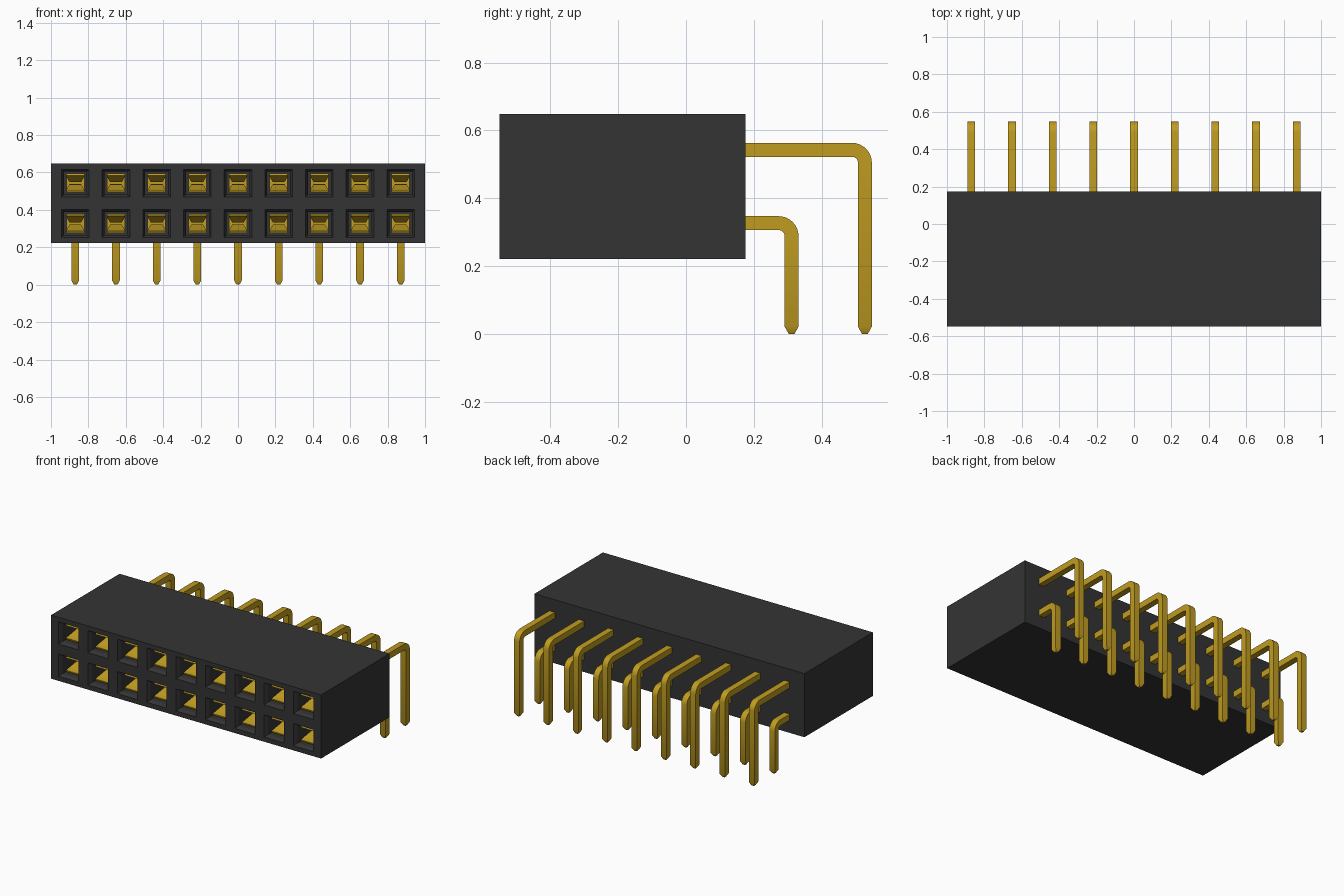
import bpy, bmesh, math
from mathutils import Vector

cube = bpy.data.objects.get("Cube")
if cube:
    bpy.data.objects.remove(cube)

COLUMNS, PITCH = 9, 0.2175
ROWS = {"lower": (0.327, 0.311), "upper": (0.543, 0.527)}   # pin height, bend-down y
FRONT, BACK, BOTTOM, TOP = -0.549, 0.175, 0.222, 0.648
COLUMN_X = [(i - (COLUMNS - 1) / 2) * PITCH for i in range(COLUMNS)]
MOUTH = 0.074                                               # half width of a socket mouth


def material(name, rgb, roughness):
    mat = bpy.data.materials.new(name)
    mat.use_nodes = True
    mat.diffuse_color = (*rgb, 1)
    bsdf = mat.node_tree.nodes["Principled BSDF"]
    bsdf.inputs["Base Color"].default_value = (*rgb, 1)
    bsdf.inputs["Roughness"].default_value = roughness
    return mat


BLACK = material("black plastic", (0.034, 0.034, 0.034), 0.6)
GOLD = material("gold metal", (0.53, 0.335, 0.015), 0.4)


def to_mesh(bm, name, mat, smooth=False):
    bmesh.ops.recalc_face_normals(bm, faces=bm.faces)
    mesh = bpy.data.meshes.new(name)
    bm.to_mesh(mesh)
    bm.free()
    mesh.materials.append(mat)
    if smooth:
        mesh.shade_smooth()
        mesh.set_sharp_from_angle(angle=math.radians(30))
    return mesh


def place(name, mesh, location=(0, 0, 0)):
    obj = bpy.data.objects.new(name, mesh)
    obj.location = location
    bpy.context.collection.objects.link(obj)


def sweep(bm, path):
    """Sweep a rectangle along (y, z, half width, half thickness) points."""
    rings = []
    for i, (y, z, w, t) in enumerate(path):
        a, b = path[max(i - 1, 0)], path[min(i + 1, len(path) - 1)]
        d = Vector((b[0] - a[0], b[1] - a[1])).normalized()
        ny, nz = -d.y * t, d.x * t
        rings.append([bm.verts.new((sx * w, y + s * ny, z + s * nz))
                      for sx, s in ((-1, -1), (1, -1), (1, 1), (-1, 1))])
    for r, q in zip(rings, rings[1:]):
        for k in range(4):
            bm.faces.new((r[k], r[(k + 1) % 4], q[(k + 1) % 4], q[k]))
    bm.faces.new(rings[0])
    bm.faces.new(rings[-1])


# Housing: a block whose front face is divided around the sockets
bm = bmesh.new()
bmesh.ops.create_cube(bm, size=1)
for v in bm.verts:
    v.co = (v.co.x * 2, FRONT if v.co.y < 0 else BACK, BOTTOM if v.co.z < 0 else TOP)


def front_faces():
    return [f for f in bm.faces if f.normal.y < -0.9]


bm.normal_update()
cuts = [((x + s * MOUTH, 0, 0), (1, 0, 0)) for x in COLUMN_X for s in (-1, 1)]
cuts += [((0, 0, z + s * MOUTH), (0, 0, 1)) for z, _ in ROWS.values() for s in (-1, 1)]
for point, normal in cuts:
    faces = front_faces()
    edges = {e for f in faces for e in f.edges}
    verts = {v for f in faces for v in f.verts}
    bmesh.ops.bisect_plane(bm, geom=faces + list(edges) + list(verts),
                           plane_co=point, plane_no=normal)
    bm.normal_update()

# Sockets: sloped mouth, then a deep square cavity
sockets = []
for f in front_faces():
    c = f.calc_center_median()
    if (min(abs(c.x - x) for x in COLUMN_X) < 0.01
            and min(abs(c.z - z) for z, _ in ROWS.values()) < 0.01):
        sockets.append(f)
bmesh.ops.inset_individual(bm, faces=sockets, thickness=0.018, depth=-0.022)
bmesh.ops.inset_individual(bm, faces=sockets, thickness=0.0, depth=-0.52)
place("housing", to_mesh(bm, "housing", BLACK))

# Contact: two sprung leaves pinching towards the middle, joined at the back
bm = bmesh.new()
LEAF = [(0.04, 0.046, 0.048), (0.07, 0.040, 0.048), (0.155, 0.012, 0.032),
        (0.18, 0.010, 0.030), (0.21, 0.014, 0.032), (0.34, 0.042, 0.048),
        (0.50, 0.044, 0.048)]                               # depth, offset, half width
for side in (-1, 1):
    sweep(bm, [(depth, side * off, w, 0.005) for depth, off, w in LEAF])
sweep(bm, [(0.49, 0, 0.048, 0.048), (0.51, 0, 0.048, 0.048)])
contact = to_mesh(bm, "contact", GOLD)

# Pins: square wire bent down behind the housing, with a tapered tip
HALF, BEND = 0.0205, 0.038
for row, (height, drop) in ROWS.items():
    bm = bmesh.new()
    path = [(BACK - 0.05, height, HALF, HALF)]
    for i in range(9):
        a = math.radians(90 - i * 90 / 8)
        path.append((drop - BEND + BEND * math.cos(a),
                     height - BEND + BEND * math.sin(a), HALF, HALF))
    path += [(drop, 0.022, HALF, HALF), (drop, 0, 0.008, 0.008)]
    sweep(bm, path)
    pin = to_mesh(bm, row + "_pin", GOLD, smooth=True)
    for n, x in enumerate(COLUMN_X, 1):
        place(f"{row}_pin_{n}", pin, (x, 0, 0))
        place(f"{row}_contact_{n}", contact, (x, FRONT, height))
